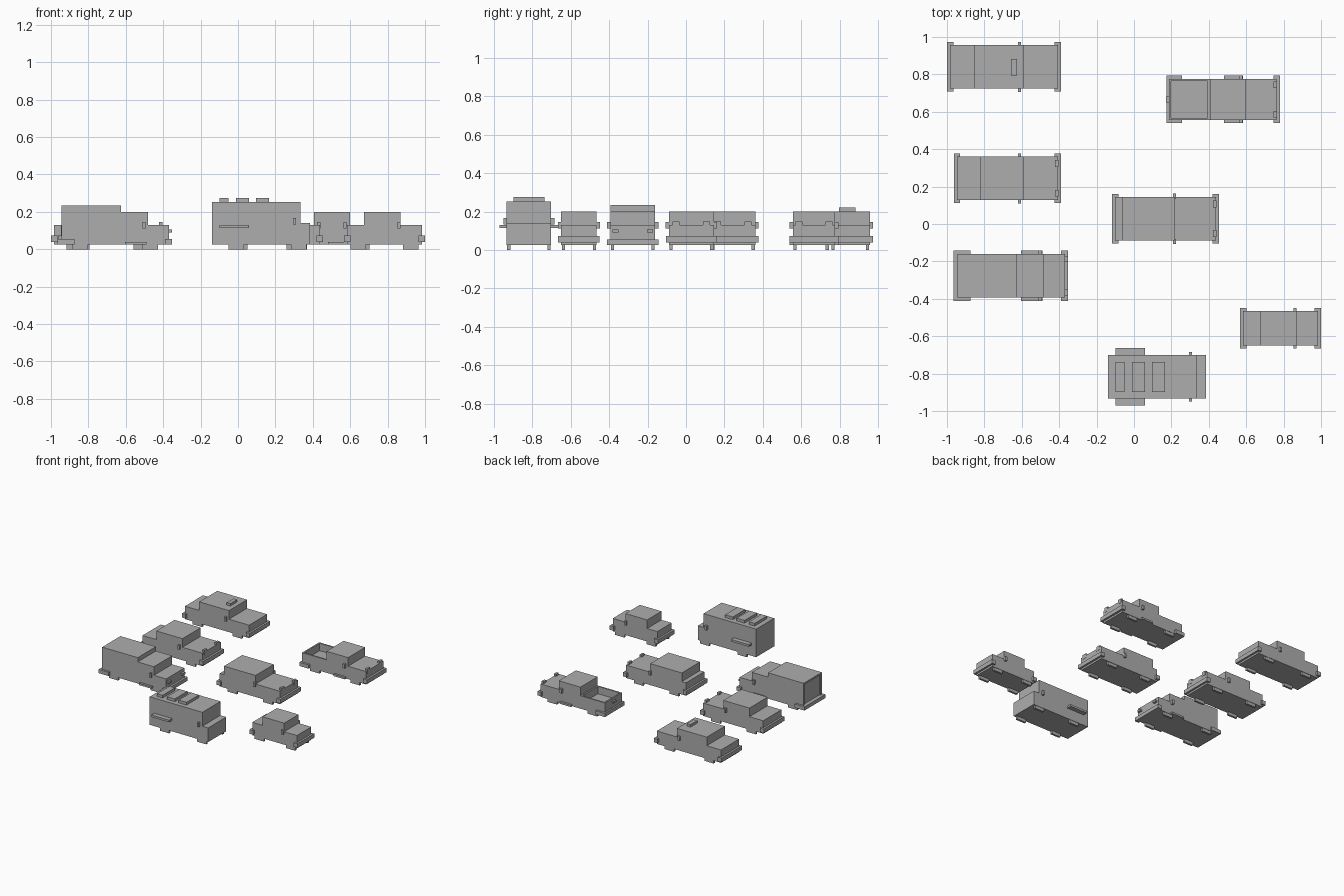
import bpy
import bmesh

if "Cube" in bpy.data.objects:
    bpy.data.objects.remove(bpy.data.objects["Cube"], do_unlink=True)

GREY = (0.42, 0.42, 0.42, 1)
grey = bpy.data.materials.new("plain grey")
grey.use_nodes = True
grey.diffuse_color = GREY
grey.node_tree.nodes["Principled BSDF"].inputs["Base Color"].default_value = GREY

FLOOR, WAIST, ROOF = 0.025, 0.13, 0.20


def finish(name, bm):
    bmesh.ops.recalc_face_normals(bm, faces=bm.faces)
    mesh = bpy.data.meshes.new(name)
    bm.to_mesh(mesh)
    bm.free()
    mesh.materials.append(grey)
    ob = bpy.data.objects.new(name, mesh)
    bpy.context.collection.objects.link(ob)
    return ob


def box(name, xs, ys, zs):
    bm = bmesh.new()
    bmesh.ops.create_cube(bm, size=1)
    for v in bm.verts:
        v.co = [r[0] if c < 0 else r[1] for c, r in zip(v.co, (xs, ys, zs))]
    return finish(name, bm)


def across(name, xs, yc, half, zs):
    """Box spanning the full width about a centre line."""
    return box(name, xs, (yc - half, yc + half), zs)


def pair(name, xs, yc, inner, outer, zs):
    """Mirrored boxes either side of a centre line."""
    box(name + "_left", xs, (yc + inner, yc + outer), zs)
    box(name + "_right", xs, (yc - outer, yc - inner), zs)


def body(name, outline, yc, half):
    """Side outline (x, z) extruded across the vehicle."""
    bm = bmesh.new()
    face = bm.faces.new([bm.verts.new((x, yc - half, z)) for x, z in outline])
    ext = bmesh.ops.extrude_face_region(bm, geom=[face])
    for v in ext["geom"]:
        if isinstance(v, bmesh.types.BMVert):
            v.co.y += 2 * half
    return finish(name, bm)


def inset_panel(ob, pick, border, depth):
    """Recess the face chosen by the rule."""
    bm = bmesh.new()
    bm.from_mesh(ob.data)
    bm.normal_update()
    face = max(bm.faces, key=pick)
    bmesh.ops.inset_region(bm, faces=[face], thickness=border)
    move = -face.normal * depth
    ext = bmesh.ops.extrude_face_region(bm, geom=[face])
    bmesh.ops.translate(bm, vec=move,
                        verts=[v for v in ext["geom"] if isinstance(v, bmesh.types.BMVert)])
    if face.is_valid:
        bmesh.ops.delete(bm, geom=[face], context="FACES_ONLY")
    bmesh.ops.recalc_face_normals(bm, faces=bm.faces)
    bm.to_mesh(ob.data)
    bm.free()


def wheels(name, centres, yc, half):
    for end, x in zip(("rear", "front"), centres):
        pair(f"{name}_{end}_wheel", (x - 0.042, x + 0.042), yc,
             half - 0.02, half - 0.003, (0, 0.05))


def mirrors(name, x, yc, half, z=0.112):
    pair(name + "_mirror", (x - 0.016, x), yc, half - 0.01, half + 0.017, (z, z + 0.034))


def fender_lights(name, front, yc):
    pair(name + "_light", (front - 0.016, front + 0.002), yc, 0.061, 0.097, (0.11, 0.147))


def car(name, rear, front, cab, mirror, yc, half, inset, lights):
    a, b = cab
    body(name + "_body", [(rear, FLOOR), (front, FLOOR), (front, WAIST), (b, WAIST),
                          (b, ROOF), (a, ROOF), (a, WAIST), (rear, WAIST)], yc, half)
    across(name + "_rear_bumper", (rear - 0.016, rear + 0.018), yc, half + 0.016, (0.04, 0.073))
    across(name + "_front_bumper", (front - 0.018, front + 0.016), yc, half + 0.016, (0.04, 0.073))
    wheels(name, (rear + inset, front - inset), yc, half)
    mirrors(name, mirror, yc, half)
    if lights:
        fender_lights(name, front, yc)


# Four passenger cars
car("cab_car", -0.984, -0.407, (-0.856, -0.588), -0.605, 0.84, 0.116, 0.11, False)
box("roof_sign", (-0.658, -0.625), (0.795, 0.882), (ROOF - 0.005, 0.22))
car("hatchback", -0.947, -0.407, (-0.823, -0.588), -0.605, 0.244, 0.117, 0.11, True)
car("sedan", -0.102, 0.438, (-0.064, 0.22), 0.225, 0.028, 0.117, 0.11, True)
car("compact", 0.583, 0.984, (0.675, 0.87), 0.87, -0.557, 0.092, 0.06, False)

# Pickup with an open bed
PY, PH = 0.666, 0.11
body("pickup_body", [(0.406, FLOOR), (0.763, FLOOR), (0.763, WAIST), (0.6, WAIST),
                     (0.6, ROOF), (0.406, ROOF)], PY, PH)
bed = across("pickup_bed", (0.187, 0.406), PY, PH, (FLOOR, WAIST))
inset_panel(bed, lambda f: f.normal.z, 0.017, 0.06)
across("pickup_rear_bumper", (0.174, 0.257), PY, PH + 0.017, (FLOOR, 0.055))
across("pickup_front_bumper", (0.747, 0.78), PY, PH + 0.017, (0.04, 0.073))
pair("pickup_step", (0.48, 0.583), PY, PH - 0.01, PH + 0.017, (FLOOR, 0.04))
across("tailgate_handle", (0.172, 0.19), PY, 0.017, (0.095, 0.11))
wheels("pickup", (0.30, 0.66), PY, PH)
mirrors("pickup", 0.58, PY, PH)
fender_lights("pickup", 0.763, PY)

# Box truck
TY, TH = -0.277, 0.117
body("truck_cab", [(-0.625, FLOOR), (-0.37, FLOOR), (-0.37, WAIST), (-0.48, WAIST),
                   (-0.48, ROOF), (-0.625, ROOF)], TY, TH)
cargo = across("truck_cargo_box", (-0.945, -0.625), TY, TH, (FLOOR, 0.235))
inset_panel(cargo, lambda f: -f.normal.x, 0.02, 0.01)
across("truck_rear_bumper", (-0.965, -0.875), TY, TH + 0.017, (FLOOR, 0.055))
across("truck_front_bumper", (-0.39, -0.353), TY, TH + 0.017, (FLOOR, 0.055))
pair("truck_step", (-0.604, -0.49), TY, TH - 0.01, TH + 0.017, (FLOOR, 0.04))
pair("truck_headlight", (-0.375, -0.353), TY, 0.073, 0.105, (0.09, 0.106))
wheels("truck", (-0.845, -0.47), TY, TH)
mirrors("truck", -0.495, TY, TH)

# Tall van with roof units and side racks
VY, VH = -0.817, 0.116
body("van_body", [(-0.14, FLOOR), (0.385, FLOOR), (0.385, 0.14), (0.333, 0.14),
                  (0.333, 0.253), (-0.14, 0.253)], VY, VH)
for i, xs in enumerate([(-0.10, -0.05), (-0.01, 0.06), (0.095, 0.165)]):
    across(f"van_roof_unit_{i + 1}", xs, VY, 0.08, (0.245, 0.275))
pair("van_side_rack", (-0.10, 0.06), VY, VH - 0.01, VH + 0.037, (0.113, 0.13))
wheels("van", (-0.01, 0.325), VY, VH)
mirrors("van", 0.311, VY, VH, 0.132)
